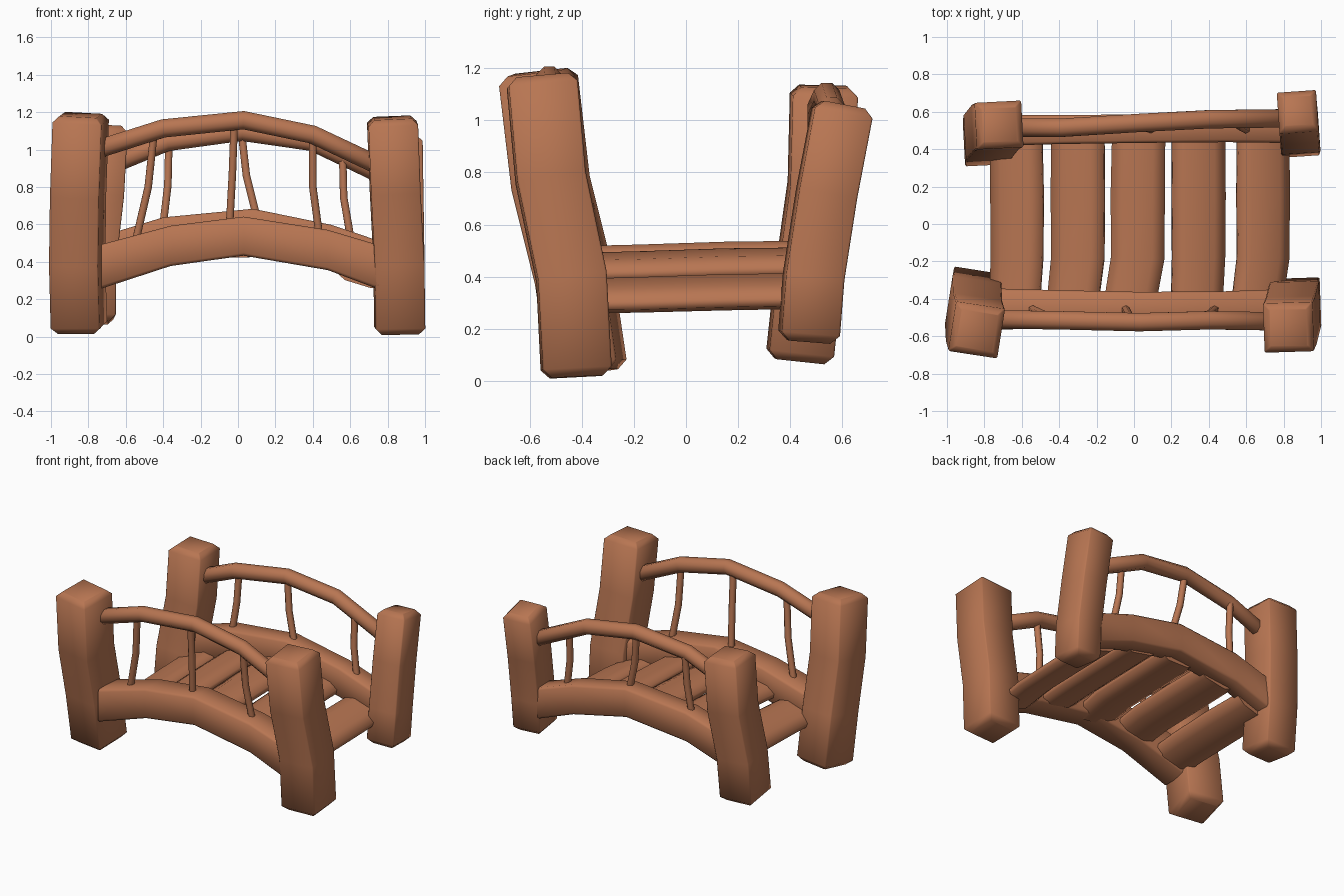
import bpy, bmesh, math
from mathutils import Vector

if "Cube" in bpy.data.objects:
    bpy.data.objects.remove(bpy.data.objects["Cube"])

wood = bpy.data.materials.new("warm brown wood")
wood.diffuse_color = (0.48, 0.18, 0.085, 1)
wood.use_nodes = True
wood.node_tree.nodes["Principled BSDF"].inputs["Base Color"].default_value = wood.diffuse_color


def rect(w, h, cx, cy=None):
    """Rectangle profile with cut corners."""
    a, b = w / 2, h / 2
    cy = cx if cy is None else cy
    return [(a, -b + cy), (a, b - cy), (a - cx, b), (-a + cx, b),
            (-a, b - cy), (-a, -b + cy), (-a + cx, -b), (a - cx, -b)]


def circle(r, n=8):
    return [(r * math.cos(2 * math.pi * (i + .5) / n),
             r * math.sin(2 * math.pi * (i + .5) / n)) for i in range(n)]


def sweep(name, path, profile, ref, cap=0.0, angle=50, scales=None, plane=None):
    """Loft a profile along a path, with optional chamfered ends or a fixed cutting plane."""
    pts = [Vector(p) for p in path]
    n = len(pts)
    scales = scales or [1] * n
    size = max(abs(c) for p in profile for c in p)
    small = 1 - cap / size
    stations = []
    for i, p in enumerate(pts):
        t = (pts[min(i + 1, n - 1)] - pts[max(i - 1, 0)]).normalized()
        if plane:
            t = Vector(plane)
        s = scales[i]
        if cap and i == 0:
            stations += [(p, t, s * small), (p + t * cap, t, s)]
        elif cap and i == n - 1:
            stations += [(p - t * cap, t, s), (p, t, s * small)]
        else:
            stations.append((p, t, s))
    bm = bmesh.new()
    rings = []
    for p, t, s in stations:
        r = Vector(ref)
        u = (r - t * t.dot(r)).normalized()
        v = t.cross(u)
        rings.append([bm.verts.new(p + u * (a * s) + v * (b * s)) for a, b in profile])
    m = len(profile)
    for a, b in zip(rings, rings[1:]):
        for k in range(m):
            bm.faces.new((a[k], a[(k + 1) % m], b[(k + 1) % m], b[k]))
    bm.faces.new(rings[0][::-1])
    bm.faces.new(rings[-1])
    bmesh.ops.recalc_face_normals(bm, faces=bm.faces)
    me = bpy.data.meshes.new(name)
    bm.to_mesh(me)
    bm.free()
    me.materials.append(wood)
    ob = bpy.data.objects.new(name, me)
    bpy.context.collection.objects.link(ob)
    bpy.ops.object.select_all(action='DESELECT')
    ob.select_set(True)
    bpy.context.view_layer.objects.active = ob
    bpy.ops.object.shade_smooth_by_angle(angle=math.radians(angle))
    return ob


# Four leaning corner posts: path, width, depth, yaw
posts = {
    "front_left_post": ([(-.85, -.375, .03), (-.86, -.43, .4), (-.855, -.52, .76), (-.84, -.57, 1.185)],
                        .265, .27, -9),
    "front_right_post": ([(.865, -.42, .015), (.86, -.44, .4), (.84, -.52, .78), (.825, -.555, 1.17)],
                         .265, .265, 2),
    "back_left_post": ([(-.785, .435, .075), (-.78, .47, .4), (-.74, .52, .75), (-.72, .53, 1.13)],
                       .25, .25, 3),
    "back_right_post": ([(.88, .47, .15), (.885, .49, .4), (.88, .54, .72), (.875, .605, 1.06)],
                        .21, .225, 4),
}
for name, (path, w, d, yaw) in posts.items():
    a = math.radians(yaw)
    sweep(name, path, rect(w, d, .007), (math.cos(a), math.sin(a), 0), cap=.033)

# Arched side beams, cut upright at their ends
sweep("front_beam", [(-.73, -.455, .375), (-.36, -.455, .485), (.03, -.46, .537),
                     (.48, -.46, .463), (.75, -.46, .372)], rect(.2, .215, .015), (0, 1, 0),
      scales=[1.1, 1, .97, 1, 1.1], plane=(1, 0, 0))
sweep("back_beam", [(-.71, .5, .43), (-.4, .505, .53), (.08, .51, .578),
                    (.5, .515, .49), (.78, .515, .39)], rect(.155, .215, .015), (0, 1, 0),
      scales=[1.05, 1, .98, 1, 1.05], plane=(1, 0, 0))

# Arched handrails
rail = circle(.053)
sweep("front_handrail", [(-.74, -.51, 1.005), (-.4, -.515, 1.113), (.03, -.525, 1.157),
                         (.4, -.515, 1.08), (.74, -.52, .92)], rail, (0, 1, 0), cap=.01)
sweep("back_handrail", [(-.66, .515, .925), (-.38, .515, 1.04), (.02, .54, 1.095),
                        (.4, .56, 1.04), (.8, .565, .85)], rail, (0, 1, 0), cap=.01)

# Thin bent balusters: top x, middle x, bottom x, top z, bottom z
balusters = {
    "front": ((-.45, -.48, -.545, 1.08, .52), (-.02, -.03, -.045, 1.14, .6), (.4, .4, .435, 1.06, .54)),
    "back": ((-.37, -.375, -.4, 1.02, .6), (.02, .045, .1, 1.08, .64), (.56, .565, .6, .95, .54)),
}
for side, rows in balusters.items():
    yt, yb = (-.515, -.455) if side == "front" else (.54, .505)
    for i, (xt, xm, xb, zt, zb) in enumerate(rows):
        mid = (xm, (yt + yb) / 2, zb + (zt - zb) * .5)
        sweep(f"{side}_baluster_{i + 1}", [(xb, yb, zb), mid, (xt, yt, zt)],
              circle(.023, 6), (1, 0, 0), angle=65)

# Bulging deck planks following the arch: front x, middle x, back x, height, slope
planks = [(-.64, -.625, -.63, .355, .3), (-.33, -.3, -.3, .45, .18), (-.025, .02, .025, .48, 0),
          (.335, .345, .345, .44, -.2), (.655, .69, .69, .335, -.3)]
for i, (xf, xm, xb, z, slope) in enumerate(planks):
    sweep(f"deck_plank_{i + 1}",
          [(xf, -.44, z - .01), (xm, -.18, z - .005), (xm, .15, z + .005), (xb, .48, z + .01)],
          rect(.285, .096, .065, .032), (1, 0, slope), angle=65, scales=[.97, 1, 1.02, 1])
